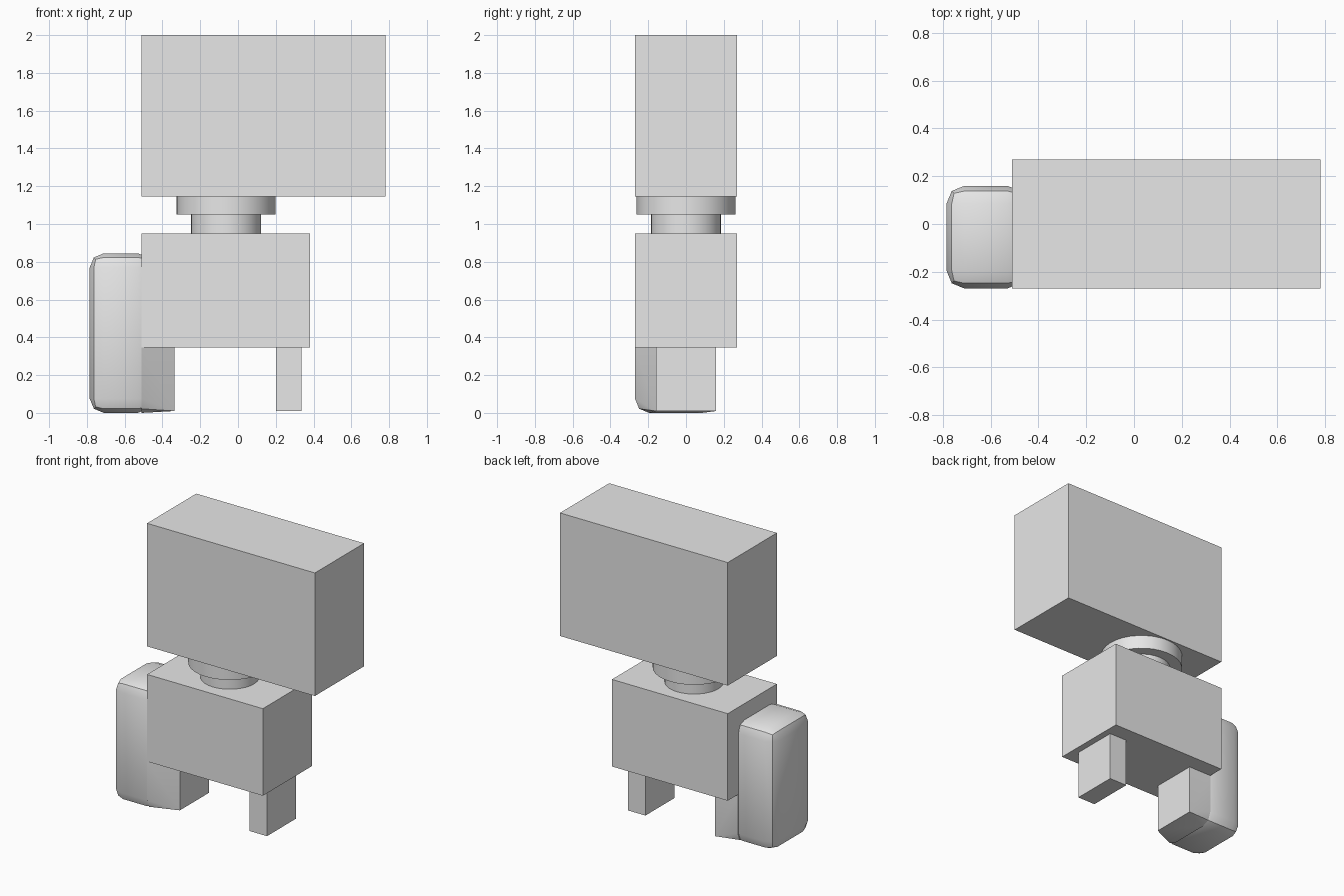
import bpy
import bmesh
from mathutils import Vector

cube = bpy.data.objects.get("Cube")
if cube:
    bpy.data.objects.remove(cube, do_unlink=True)

grey = bpy.data.materials.new("plain grey")
grey.use_nodes = True
grey.diffuse_color = (0.8, 0.8, 0.8, 1)
grey.node_tree.nodes["Principled BSDF"].inputs["Base Color"].default_value = (0.8, 0.8, 0.8, 1)


def finish(name, bm, smooth_angle=None):
    bmesh.ops.recalc_face_normals(bm, faces=bm.faces)
    mesh = bpy.data.meshes.new(name)
    bm.to_mesh(mesh)
    bm.free()
    mesh.materials.append(grey)
    obj = bpy.data.objects.new(name, mesh)
    bpy.context.collection.objects.link(obj)
    if smooth_angle:
        bpy.ops.object.select_all(action="DESELECT")
        obj.select_set(True)
        bpy.context.view_layer.objects.active = obj
        bpy.ops.object.shade_smooth_by_angle(angle=smooth_angle)
    return obj


def box(name, low, high, bevel=0):
    low, high = Vector(low), Vector(high)
    bm = bmesh.new()
    bmesh.ops.create_cube(bm, size=1)
    for v in bm.verts:
        v.co = (low + high) / 2 + v.co * (high - low)
    if bevel:
        bmesh.ops.bevel(bm, geom=bm.edges[:], offset=bevel, segments=2,
                        profile=0.5, affect="EDGES")
    return finish(name, bm, 0.6 if bevel else None)


def disc(name, radius, bottom, top):
    bm = bmesh.new()
    bmesh.ops.create_cone(bm, cap_ends=True, segments=32, radius1=radius,
                          radius2=radius, depth=top - bottom)
    bmesh.ops.translate(bm, verts=bm.verts, vec=(-0.063, 0, (top + bottom) / 2))
    return finish(name, bm, 0.6)


# Head and torso blocks
box("head", (-0.51, -0.27, 1.145), (0.78, 0.27, 2))
box("torso", (-0.51, -0.27, 0.345), (0.38, 0.27, 0.95))

# Stepped round neck
disc("neck_collar", 0.262, 1.05, 1.145)
disc("neck_stem", 0.186, 0.95, 1.05)

# Left leg and the rounded arm on the right
box("left_leg", (0.2, -0.16, 0.01), (0.335, 0.16, 0.345))
box("right_arm", (-0.785, -0.27, 0), (-0.455, 0.16, 0.845), bevel=0.075)

# Right leg, tapering from the arm section to a square inner end
arm_section = [(-0.27, 0.345), (-0.27, 0.075), (-0.248, 0.022), (-0.195, 0),
               (0.085, 0), (0.138, 0.022), (0.16, 0.075), (0.16, 0.345)]
inner_end = [(-0.16, 0.345), (-0.16, 0.01), (0.16, 0.01), (0.16, 0.345)]
bm = bmesh.new()
for x, section in ((-0.51, arm_section), (-0.335, inner_end)):
    for y, z in section:
        bm.verts.new((x, y, z))
bmesh.ops.convex_hull(bm, input=bm.verts[:])
bmesh.ops.dissolve_limit(bm, angle_limit=0.01, verts=bm.verts[:], edges=bm.edges[:])
finish("right_leg", bm, 0.5)
